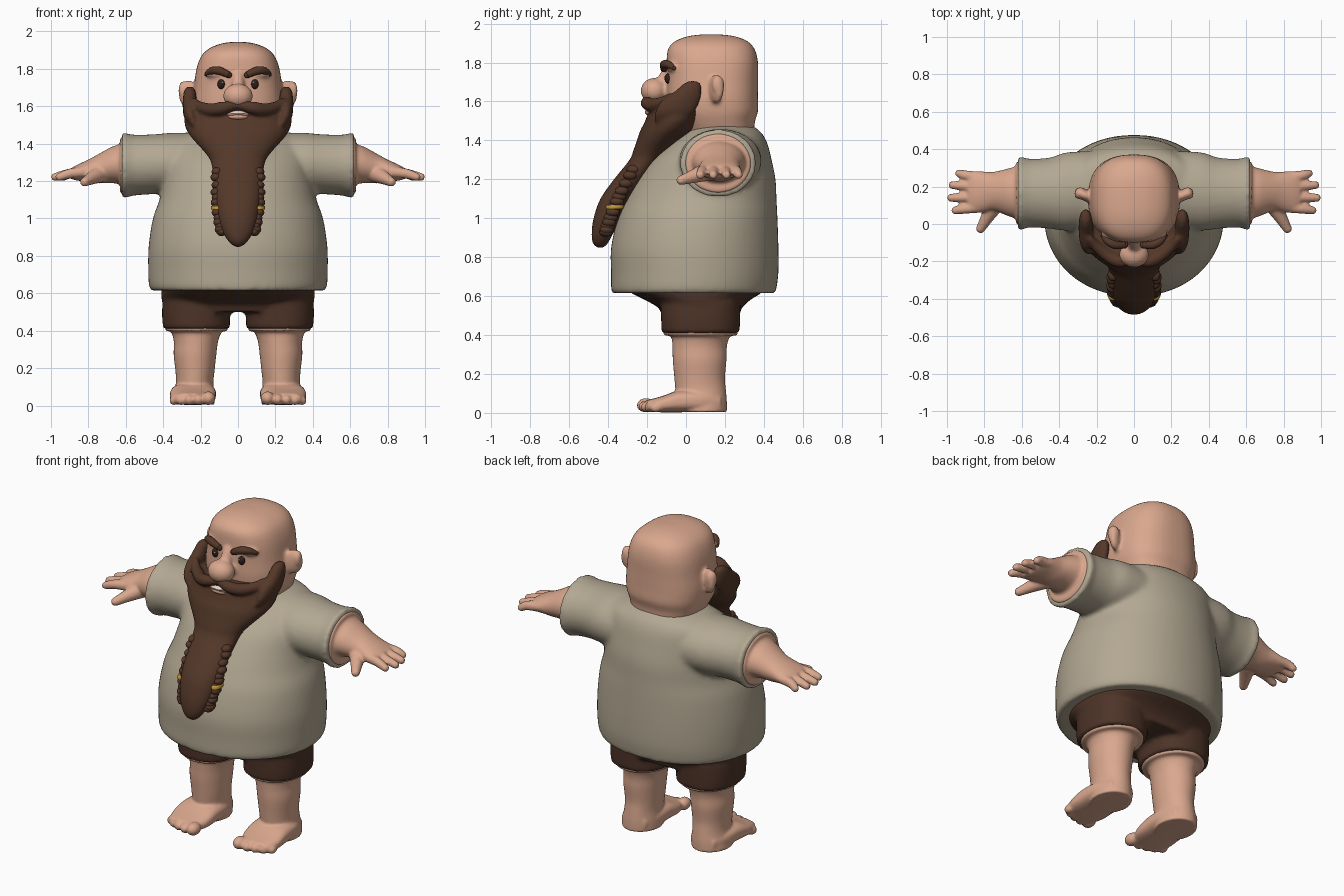
import bpy, bmesh, math
from mathutils import Vector, Matrix


def material(name, rgb):
    m = bpy.data.materials.new(name)
    m.diffuse_color = (*rgb, 1)
    return m


SKIN = material("skin", (0.70, 0.39, 0.27))
SHIRT = material("shirt_cloth", (0.45, 0.39, 0.29))
SHORTS = material("shorts_cloth", (0.075, 0.034, 0.021))
HAIR = material("hair", (0.088, 0.039, 0.022))
GOLD = material("gold", (0.55, 0.32, 0.04))
DARK = material("eye_dark", (0.03, 0.014, 0.01))
TEETH = material("teeth", (0.75, 0.70, 0.62))
LIP = material("lip", (0.50, 0.20, 0.15))


def spline(rows, steps=4):
    """Smooth interpolation through rows of numbers."""
    out = []
    for i in range(len(rows) - 1):
        p = [rows[max(i - 1, 0)], rows[i], rows[i + 1], rows[min(i + 2, len(rows) - 1)]]
        for k in range(steps):
            t = k / steps
            out.append([b + 0.5 * t * (c - a + t * (2 * a - 5 * b + 4 * c - d + t * (3 * (b - c) + d - a)))
                        for a, b, c, d in zip(*p)])
    return out + [list(rows[-1])]


def skin_rings(bm, rings):
    loops = [[bm.verts.new(v) for v in r] for r in rings]
    n = len(loops[0])
    for a, b in zip(loops, loops[1:]):
        for i in range(n):
            bm.faces.new((a[i], a[(i + 1) % n], b[(i + 1) % n], b[i]))
    bm.faces.new(loops[0])
    bm.faces.new(loops[-1])


def loft(bm, axis, rows, power=2.0, side=1, n=40):
    """Rows: position on the axis, two centre values, two radii."""
    rings = []
    for p, c1, c2, r1, r2 in spline(rows):
        ring = []
        for i in range(n):
            a = 2 * math.pi * i / n
            ca, sa = math.cos(a), math.sin(a)
            u = c1 + r1 * math.copysign(abs(ca) ** (2 / power), ca)
            v = c2 + r2 * math.copysign(abs(sa) ** (2 / power), sa)
            x, y, z = {"x": (p, u, v), "y": (u, p, v), "z": (u, v, p)}[axis]
            ring.append((x * side, y, z))
        rings.append(ring)
    skin_rings(bm, rings)


def ball(bm, c, r, side=1, turn=0.0):
    m = Matrix.Translation((c[0] * side, c[1], c[2])) @ Matrix.Rotation(turn * side, 4, "Z") @ Matrix.Diagonal((*r, 1))
    bmesh.ops.create_uvsphere(bm, u_segments=20, v_segments=12, radius=1, matrix=m)


def tube(bm, pts, side=1, n=14):
    """Round-ended tube through (x, y, z, radius) points."""
    rows = spline(pts)
    rings = []
    for i, (x, y, z, r) in enumerate(rows):
        d = Vector(rows[min(i + 1, len(rows) - 1)][:3]) - Vector(rows[max(i - 1, 0)][:3])
        q = d.to_track_quat("Z", "Y")
        ring = [Vector((x, y, z)) + q @ Vector((r * math.cos(2 * math.pi * k / n), r * math.sin(2 * math.pi * k / n), 0))
                for k in range(n)]
        rings.append([(v.x * side, v.y, v.z) for v in ring])
    skin_rings(bm, rings)
    for x, y, z, r in (pts[0], pts[-1]):
        ball(bm, (x, y, z), (r * 0.99,) * 3, side)


def finish(name, bm, mat, voxel=None, smooth=4):
    """Turn the shapes into one object, optionally fused into one skin."""
    bmesh.ops.recalc_face_normals(bm, faces=bm.faces[:])
    for f in bm.faces:
        f.smooth = True
    me = bpy.data.meshes.new(name)
    bm.to_mesh(me)
    bm.free()
    me.materials.append(mat)
    ob = bpy.data.objects.new(name, me)
    bpy.context.collection.objects.link(ob)
    if voxel:
        r = ob.modifiers.new("fuse", "REMESH")
        r.mode, r.voxel_size, r.use_smooth_shade = "VOXEL", voxel, True
        s = ob.modifiers.new("soften", "SMOOTH")
        s.factor, s.iterations = 0.5, smooth
    return ob


# Shirt: barrel torso with short flared sleeves
bm = bmesh.new()
loft(bm, "z", [(.615, 0, .04, .465, .42), (.64, 0, .04, .476, .425), (.72, 0, .045, .48, .43), (.85, 0, .045, .478, .43),
               (1.0, 0, .06, .455, .41), (1.1, 0, .08, .42, .385), (1.2, 0, .105, .40, .355), (1.3, 0, .13, .39, .31),
               (1.38, 0, .165, .37, .255), (1.43, 0, .185, .33, .21), (1.46, 0, .185, .25, .18), (1.475, 0, .185, .2, .16)],
     2.1, n=64)
for s in (-1, 1):
    loft(bm, "x", [(.15, .19, 1.29, .20, .17), (.35, .175, 1.295, .21, .163), (.45, .165, 1.29, .19, .16),
                   (.56, .165, 1.285, .184, .163), (.6, .165, 1.283, .196, .174), (.622, .165, 1.283, .196, .174)], 2, s)
finish("shirt", bm, SHIRT, .014, 8)

# Shorts
bm = bmesh.new()
loft(bm, "z", [(.70, 0, .04, .40, .36), (.63, 0, .05, .41, .35), (.58, 0, .06, .41, .27), (.54, 0, .073, .40, .215),
               (.50, 0, .075, .38, .2)], 2.3)
for s in (-1, 1):
    loft(bm, "z", [(.57, .222, .075, .182, .205), (.48, .224, .075, .182, .203), (.41, .222, .075, .178, .2)], 2.3, s)
finish("shorts", bm, SHORTS, .012, 4)

for s, tag in ((-1, "left"), (1, "right")):
    # Arm with hand, four fingers and thumb
    bm = bmesh.new()
    loft(bm, "x", [(.57, .165, 1.283, .165, .148), (.626, .165, 1.283, .168, .15), (.634, .168, 1.29, .142, .11),
                   (.68, .17, 1.285, .125, .096), (.75, .175, 1.265, .104, .077), (.80, .172, 1.255, .108, .06),
                   (.86, .17, 1.245, .113, .042), (.89, .17, 1.24, .1, .03)], 2, s)
    for y0, y1, tip in ((.25, .27, .935), (.198, .208, .97), (.144, .14, .978), (.09, .073, .955)):
        tube(bm, [(.83, y0, 1.248, .03), (.9, (y0 + y1) / 2, 1.24, .027), (tip, y1, 1.222, .022)], s)
    tube(bm, [(.74, .11, 1.24, .05), (.785, .035, 1.215, .035), (.82, -.025, 1.195, .025)], s)
    finish(tag + "_arm", bm, SKIN, .008, 4)

    # Leg with foot and toes
    bm = bmesh.new()
    loft(bm, "z", [(.45, .222, .075, .162, .185), (.402, .222, .075, .166, .19), (.392, .222, .075, .135, .152),
                   (.34, .225, .07, .118, .14), (.27, .23, .07, .114, .138), (.18, .23, .07, .104, .13),
                   (.12, .232, .075, .10, .13), (.06, .235, .08, .108, .13), (.005, .237, .08, .112, .13)], 2, s)
    loft(bm, "y", [(-.2, .245, .035, .09, .03), (-.12, .243, .045, .12, .042), (-.03, .24, .06, .122, .057),
                   (.08, .237, .06, .115, .056), (.18, .235, .05, .08, .045)], 2.8, s)
    for x, y, r in ((.158, -.205, .037), (.212, -.205, .03), (.26, -.195, .029), (.305, -.178, .027), (.342, -.155, .025)):
        ball(bm, (x, y, r + .002), (r, r * 1.3, r), s)
    finish(tag + "_leg", bm, SKIN, .008, 4)

# Head with nose and ears
bm = bmesh.new()
loft(bm, "z", [(1.40, 0, .18, .19, .17), (1.45, 0, .165, .205, .185), (1.5, 0, .15, .225, .205), (1.55, 0, .14, .24, .23),
               (1.62, 0, .135, .245, .235), (1.7, 0, .135, .236, .235), (1.8, 0, .135, .222, .235),
               (1.87, 0, .13, .195, .222), (1.91, 0, .13, .152, .185), (1.935, 0, .13, .09, .12), (1.944, 0, .13, .03, .05)],
     2.5, n=56)
ball(bm, (0, -.163, 1.655), (.08, .07, .066))
tube(bm, [(0, -.09, 1.76, .03), (0, -.12, 1.70, .035)])
for s in (-1, 1):
    ball(bm, (.265, .155, 1.665), (.058, .03, .075), s, .5)
    ball(bm, (.29, .165, 1.685), (.028, .034, .05), s, .5)
    ball(bm, (.11, -.065, 1.775), (.07, .035, .025), s)
finish("head", bm, SKIN, .01, 5)

# Beard with sideburns and moustache
bm = bmesh.new()
loft(bm, "z", [(1.585, 0, -.045, .265, .14), (1.55, 0, -.04, .283, .152), (1.5, 0, -.06, .285, .15),
               (1.45, 0, -.09, .262, .145), (1.4, 0, -.13, .22, .122), (1.35, 0, -.165, .175, .105), (1.3, 0, -.2, .145, .09),
               (1.2, 0, -.28, .13, .09), (1.1, 0, -.355, .12, .085), (1.0, 0, -.40, .105, .075), (.92, 0, -.43, .078, .055),
               (.87, 0, -.44, .045, .038), (.848, 0, -.44, .015, .014)], 2)
for s in (-1, 1):
    loft(bm, "z", [(1.705, .258, .035, .012, .02), (1.69, .258, .03, .028, .045), (1.65, .258, .01, .036, .07),
                   (1.6, .258, -.03, .038, .1), (1.54, .25, -.06, .038, .1), (1.48, .22, -.08, .03, .08)], 2, s, 24)
    tube(bm, [(.015, -.195, 1.605, .022), (.08, -.2, 1.592, .034), (.14, -.17, 1.582, .034), (.2, -.12, 1.595, .03),
              (.235, -.08, 1.625, .02)], s)
finish("beard", bm, HAIR, .01, 4)

# Braids hanging at both sides of the beard, each with a gold band
for s, tag in ((-1, "left"), (1, "right")):
    bm = bmesh.new()
    path = spline([(.115, -.27, 1.25), (.115, -.33, 1.14), (.112, -.365, 1.06), (.1, -.395, .98), (.09, -.41, .93)], 3)
    for i, p in enumerate(path):
        ball(bm, (p[0] + (.004 if i % 2 else -.002), p[1], p[2]), (.028, .036, .024), s)
    finish(tag + "_braid", bm, HAIR)
    bm = bmesh.new()
    loft(bm, "z", [(1.048, .112, -.367, .031, .044), (1.058, .112, -.365, .033, .046), (1.068, .112, -.363, .031, .044)], 2, s, 20)
    finish(tag + "_braid_band", bm, GOLD)

    # Eyebrow and eye
    bm = bmesh.new()
    tube(bm, [(.05, -.113, 1.768, .018), (.1, -.112, 1.79, .022), (.14, -.092, 1.79, .02), (.168, -.062, 1.772, .012)], s)
    finish(tag + "_eyebrow", bm, HAIR)
    bm = bmesh.new()
    ball(bm, (.09, -.092, 1.718), (.02, .018, .026), s)
    finish(tag + "_eye", bm, DARK)
    bm = bmesh.new()
    ball(bm, (.083, -.108, 1.727), (.005, .004, .005), s)
    finish(tag + "_eye_glint", bm, TEETH)

# Mouth
for name, mat, c, r in (("lower_lip", SKIN, (0, -.185, 1.545), (.055, .026, .018)),
                        ("mouth_inside", LIP, (0, -.187, 1.558), (.062, .022, .02)),
                        ("upper_teeth", TEETH, (0, -.192, 1.565), (.045, .022, .011))):
    bm = bmesh.new()
    ball(bm, c, r)
    finish(name, bm, mat)
